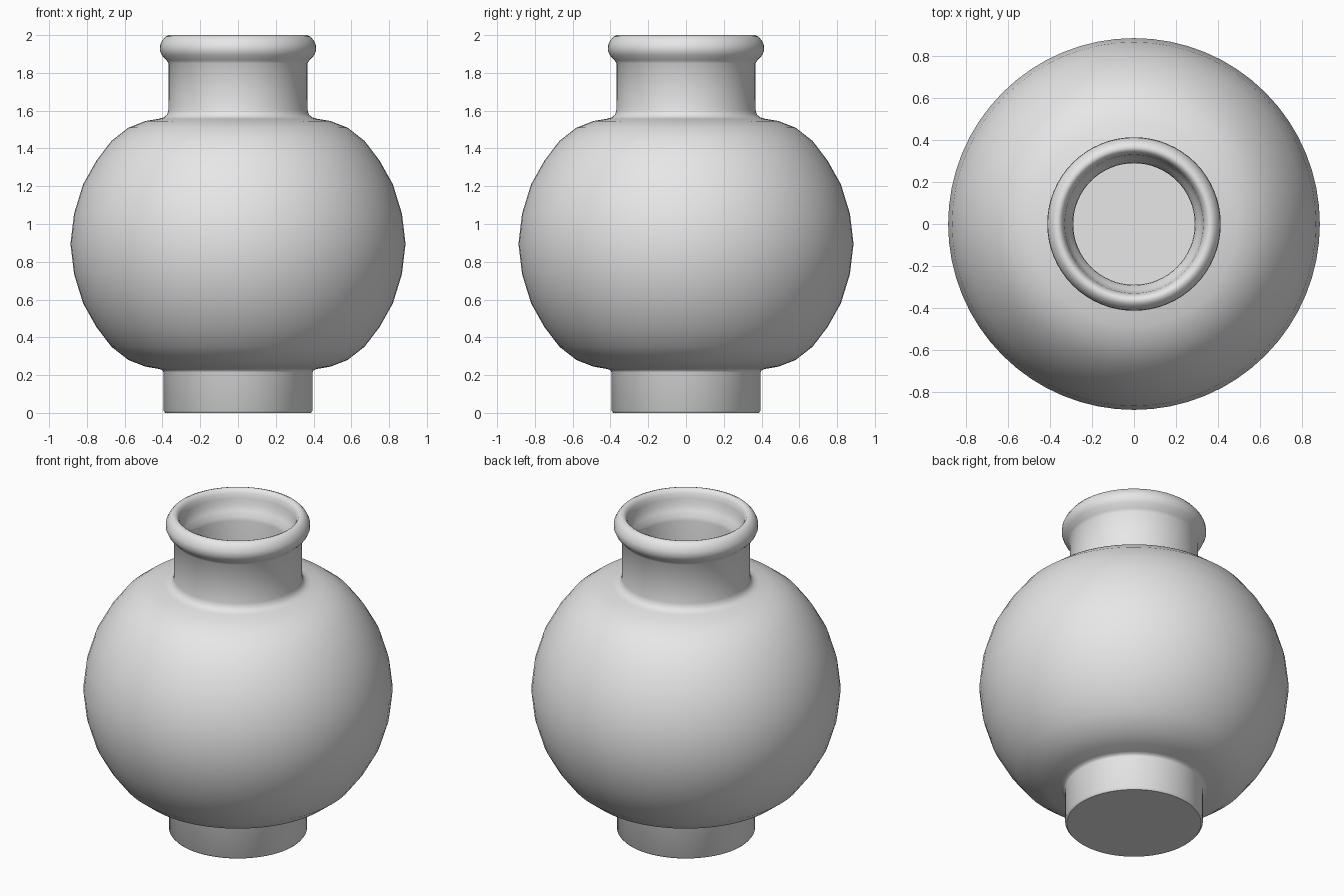
import bpy
import bmesh
import math
from mathutils import Vector

cube = bpy.data.objects.get("Cube")
if cube:
    bpy.data.objects.remove(cube, do_unlink=True)

SEGMENTS = 64
MID = 0.895

# One colour for the whole pot
grey = bpy.data.materials.new("light grey")
grey.use_nodes = True
colour = (0.8, 0.8, 0.8, 1.0)
grey.diffuse_color = colour
grey.node_tree.nodes["Principled BSDF"].inputs["Base Color"].default_value = colour


def lathe(name, profile):
    """Spin a closed (radius, height) profile about the z axis."""
    bm = bmesh.new()
    verts = [bm.verts.new(Vector((r, 0, z))) for r, z in profile]
    edges = [bm.edges.new(pair) for pair in zip(verts, verts[1:])]
    bmesh.ops.spin(bm, geom=verts + edges, cent=(0, 0, 0), axis=(0, 0, 1),
                   angle=math.tau, steps=SEGMENTS, use_duplicate=False)
    bmesh.ops.remove_doubles(bm, verts=bm.verts, dist=0.0005)
    bmesh.ops.recalc_face_normals(bm, faces=bm.faces)
    mesh = bpy.data.meshes.new(name)
    bm.to_mesh(mesh)
    bm.free()
    mesh.materials.append(grey)
    obj = bpy.data.objects.new(name, mesh)
    bpy.context.collection.objects.link(obj)
    bpy.ops.object.select_all(action='DESELECT')
    obj.select_set(True)
    bpy.context.view_layer.objects.active = obj
    bpy.ops.object.shade_smooth_by_angle(angle=math.radians(46))
    return obj


def belly(r_scale=1.0, z_scale=1.0):
    """Flattened round belly from bottom to top, mirrored about its middle."""
    half = [(0.887, 0), (0.868, 0.16), (0.82, 0.315), (0.75, 0.44),
            (0.67, 0.545), (0.58, 0.615), (0.49, 0.65), (0.42, 0.662)]
    lower = [(r * r_scale, MID - h * z_scale) for r, h in reversed(half)]
    upper = [(r * r_scale, MID + h * z_scale) for r, h in half[1:]]
    return lower + upper


# Outside: foot, belly, neck and rolled lip
foot = [(0, 0), (0.385, 0), (0.395, 0.012), (0.395, 0.215), (0.401, 0.227)]
neck = [(0.393, 1.564), (0.375, 1.58), (0.368, 1.605), (0.367, 1.85)]
lip = [(0.378, 1.866), (0.402, 1.892), (0.414, 1.92), (0.412, 1.948),
       (0.4, 1.973), (0.384, 1.992), (0.365, 2.0), (0.35, 1.994),
       (0.338, 1.975), (0.331, 1.945), (0.327, 1.91)]

# Inside: flared mouth, straight throat, hollow belly and sunken floor
throat = [(0.312, 1.875), (0.293, 1.845), (0.29, 1.82), (0.29, 1.52)]
cavity = list(reversed(belly(0.9, 0.88)))
floor = [(0.315, 0.28), (0.315, 0.08), (0, 0.08)]

lathe("round_pot", foot + belly() + neck + lip + throat + cavity + floor)
